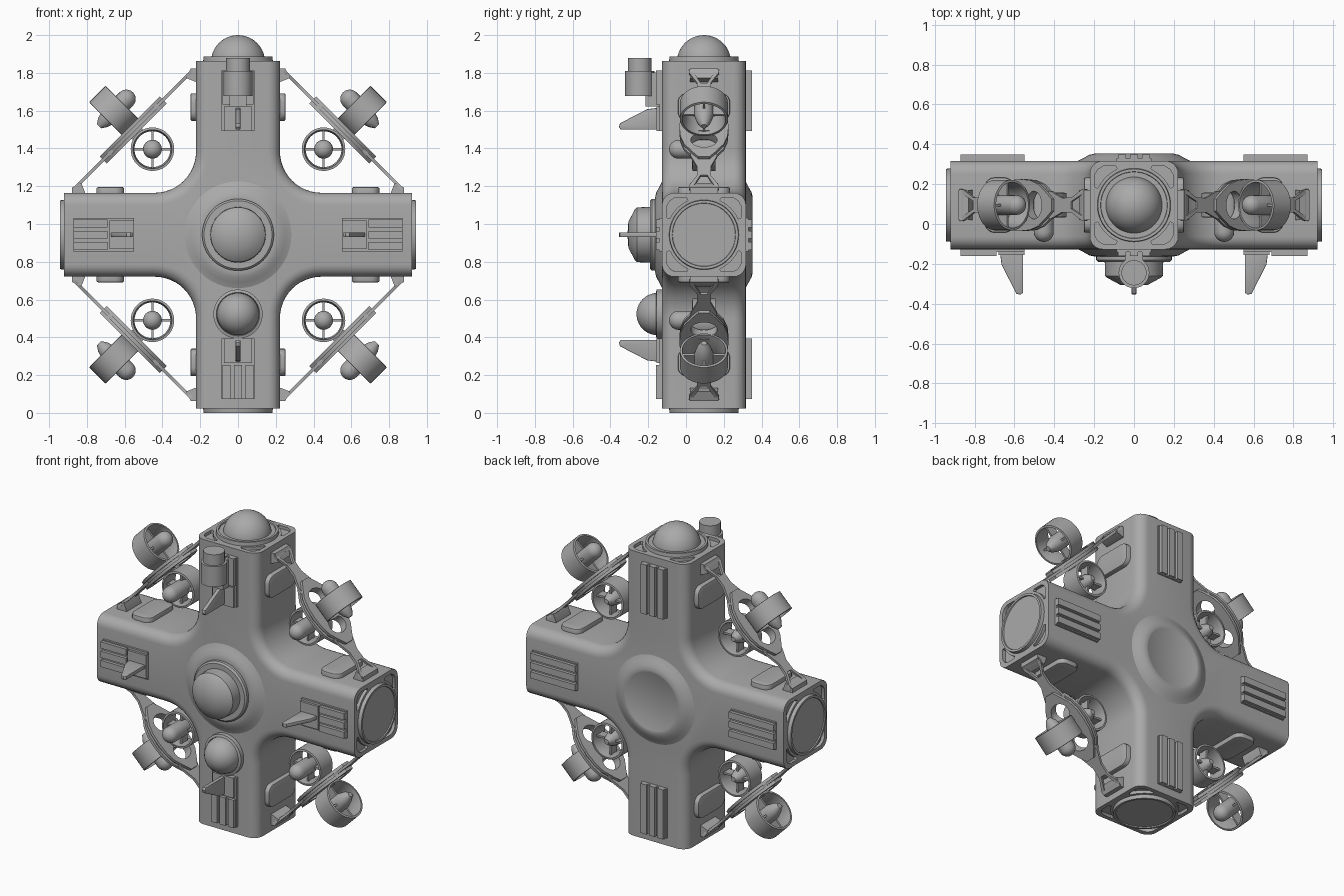
import bpy, bmesh
from math import sin, cos, pi, radians, sqrt
from mathutils import Matrix, Vector

if "Cube" in bpy.data.objects:
    bpy.data.objects.remove(bpy.data.objects["Cube"])

grey = bpy.data.materials.new("hull_grey")
grey.use_nodes = True
grey.diffuse_color = (0.4, 0.4, 0.4, 1)
grey.node_tree.nodes["Principled BSDF"].inputs["Base Color"].default_value = (0.4, 0.4, 0.4, 1)

CENTRE = Matrix.Translation((0, 0.095, 0.943))
HALF, LENGTH, FILLET, EDGE = 0.222, 0.92, 0.22, 0.065
parts = []


def rot(deg, axis):
    return Matrix.Rotation(radians(deg), 4, axis)


def move(x, y, z):
    return Matrix.Translation((x, y, z))


def add(name, bm, matrix):
    bmesh.ops.remove_doubles(bm, verts=bm.verts, dist=1e-5)
    bmesh.ops.recalc_face_normals(bm, faces=bm.faces)
    mesh = bpy.data.meshes.new(name)
    bm.to_mesh(mesh)
    bm.free()
    mesh.materials.clear()
    mesh.materials.append(grey)
    ob = bpy.data.objects.new(name, mesh)
    ob.matrix_world = matrix
    bpy.context.collection.objects.link(ob)
    parts.append(ob)
    return ob


def box(name, x, y, z, matrix):
    """Box from (min, max) ranges."""
    bm = bmesh.new()
    bmesh.ops.create_cube(bm, size=1)
    for v in bm.verts:
        v.co = [r[0] if c < 0 else r[1] for r, c in zip((x, y, z), v.co)]
    return add(name, bm, matrix)


def lathe(name, profile, matrix, closed=False, steps=40):
    """Revolve (radius, height) points about local z."""
    bm = bmesh.new()
    vs = [bm.verts.new((r, 0, h)) for r, h in profile]
    pairs = list(zip(vs, vs[1:])) + ([(vs[-1], vs[0])] if closed else [])
    edges = [bm.edges.new(p) for p in pairs]
    bmesh.ops.spin(bm, geom=vs + edges, cent=(0, 0, 0), axis=(0, 0, 1),
                   angle=2 * pi, steps=steps, use_merge=True)
    return add(name, bm, matrix)


def prism(name, loops, depth, matrix, bevel=0.0):
    """Extrude closed xy outlines (inner ones become holes) about z = 0."""
    curve = bpy.data.curves.new(name, 'CURVE')
    curve.dimensions, curve.fill_mode = '2D', 'BOTH'
    curve.extrude, curve.bevel_depth = depth / 2 - bevel, bevel
    curve.bevel_resolution, curve.offset = 1, -bevel
    for loop in loops:
        s = curve.splines.new('POLY')
        s.points.add(len(loop) - 1)
        s.use_cyclic_u = True
        for p, (x, y) in zip(s.points, loop):
            p.co = (x, y, 0, 1)
    tmp = bpy.data.objects.new(name, curve)
    bpy.context.collection.objects.link(tmp)
    dg = bpy.context.evaluated_depsgraph_get()
    mesh = bpy.data.meshes.new_from_object(tmp.evaluated_get(dg))
    bm = bmesh.new()
    bm.from_mesh(mesh)
    bpy.data.objects.remove(tmp)
    bpy.data.meshes.remove(mesh)
    return add(name, bm, matrix)


def arc(r, a0, a1, n, cx=0.0, cy=0.0):
    angles = [radians(a0 + (a1 - a0) * i / n) for i in range(n + 1)]
    return [(cx + r * cos(a), cy + r * sin(a)) for a in angles]


def oval(rx, ry, cx=0.0, n=24):
    return [(cx + rx * cos(2 * pi * i / n), ry * sin(2 * pi * i / n)) for i in range(n)]


# Cross-shaped hull: lofted outlines with filleted inner corners
def cross_outline(w):
    c = HALF + FILLET
    pts = []
    for k in range(4):
        quarter = [(-w, LENGTH), (w, LENGTH)] + arc(c - w, 180, 270, 12, c, c)
        pts += [Matrix.Rotation(-k * pi / 2, 2) @ Vector(p) for p in quarter]
    return pts


bm = bmesh.new()
flat = HALF - EDGE
levels = [(flat + r, -flat - d) for r, d in arc(EDGE, 90, 0, 6)]
levels += [(w, -y) for w, y in reversed(levels)]
rings = [[bm.verts.new((p[0], y, p[1])) for p in cross_outline(w)] for w, y in levels]
for a, b in zip(rings, rings[1:]):
    for i in range(len(a)):
        j = (i + 1) % len(a)
        bm.faces.new((a[i], a[j], b[j], b[i]))
bm.faces.new(rings[0])
bm.faces.new(rings[-1])
hull = add("hull", bm, CENTRE)

# Corner pockets cut into the arm ends
pocket = arc(0.2, 65, 25, 6) + [(0.195, 0.09), (0.195, 0.155), (0.18, 0.18), (0.155, 0.195), (0.09, 0.195)]
pockets = [[Matrix.Rotation(q * pi / 2, 2) @ Vector(p) for p in pocket] for q in range(4)]
cutters = []
for k in range(4):
    cut = prism("pocket_cutter", pockets, 0.04, CENTRE @ rot(90 * k, 'Y') @ move(0, 0, LENGTH))
    cut.hide_render = True
    mod = hull.modifiers.new("pockets", 'BOOLEAN')
    mod.object, mod.solver = cut, 'EXACT'
    cutters.append(cut)
bpy.context.view_layer.update()
cut_mesh = bpy.data.meshes.new_from_object(hull.evaluated_get(bpy.context.evaluated_depsgraph_get()))
hull.modifiers.clear()
hull.data = cut_mesh
for cut in cutters:
    parts.remove(cut)
    bpy.data.objects.remove(cut)

# Central bosses, front turret and lower front dome
FRONT, BACK = CENTRE @ rot(90, 'X'), CENTRE @ rot(-90, 'X')
boss = [(0.3, 0.215), (0.275, 0.225), (0.25, 0.238), (0.225, 0.252), (0.2, 0.258), (0.185, 0.257)]
lathe("back_boss", boss + [(0.17, 0.25), (0, 0.25)], BACK, steps=64)
lathe("front_boss", boss + [(0, 0.257)], FRONT, steps=64)
lathe("turret", [(0.19, 0.25), (0.19, 0.275), (0.18, 0.285), (0.147, 0.285), (0.145, 0.355),
                 (0.135, 0.365), (0.07, 0.4), (0, 0.405)], FRONT, steps=48)
lathe("lower_dome", [(0.13, 0.21), (0.13, 0.25), (0.115, 0.255)] + arc(0.112, 0, 90, 10, 0, 0.245),
      CENTRE @ move(0, 0, -0.42) @ rot(90, 'X'))

# Top dome and front camera
lathe("top_dome", arc(0.143, 0, 90, 12, 0, 0.914), CENTRE, steps=48)
lathe("camera", [(0, 0.735), (0.077, 0.735), (0.077, 0.867), (0.063, 0.867), (0.063, 0.937), (0, 0.937)],
      CENTRE @ move(0, -0.34, 0))
box("camera_bracket", (-0.045, 0.045), (-0.31, -0.22), (0.68, 0.86), CENTRE)


# Ducted thruster: ring, hub and four vanes about local z (cone end is +z)
def thruster(name, radius, nose, tail, matrix):
    lathe(name + "_duct", [(radius, -0.06), (radius, 0.06), (radius - 0.012, 0.062),
                           (radius - 0.02, 0), (radius - 0.012, -0.062)], matrix, closed=True)
    hub = [(r, -nose + 0.05 - h) for r, h in arc(0.05, 90, 0, 6)]
    lathe(name + "_hub", hub + [(0.05, tail - 0.08), (0.035, tail - 0.03), (0.015, tail), (0, tail)],
          matrix, steps=24)
    for q in range(2):
        box(name + "_vanes", (-radius + 0.01, radius - 0.01), (-0.006, 0.006), (-0.03, 0.03), matrix @ rot(90 * q, 'Z'))


def half_outline(points):
    """Mirror a quarter outline in x and y."""
    top = points + [(-x, y) for x, y in reversed(points) if x > 0]
    return top + [(x, -y) for x, y in reversed(top)]


strut = half_outline([(0.445, 0.08), (0.42, 0.078), (0.35, 0.038), (0.28, 0.036), (0.2, 0.07)])
foot_hole = [(0.425, 0.055), (0.425, -0.055), (0.345, -0.018), (0.345, 0.018)]
eye = half_outline([(0.225, 0.03), (0.19, 0.06), (0.13, 0.105), (0.07, 0.125), (0, 0.13)])
eye_holes = [oval(0.055, 0.07, 0.1), oval(0.055, 0.07, -0.1)]
pad = [p for q, (cx, cy) in enumerate([(0.09, 0.025), (-0.09, 0.025), (-0.09, -0.025), (0.09, -0.025)])
       for p in arc(0.048, 90 * q, 90 * q + 90, 5, cx, cy)]
fin = [(-0.22, 0.557), (-0.44, 0.557), (-0.45, 0.57), (-0.445, 0.59), (-0.3, 0.665), (-0.22, 0.675)]

for k in range(4):
    arm = CENTRE @ rot(90 * k, 'Y')

    # Arm end cap
    lathe("end_cap", [(0.185, 0.915), (0.182, 0.943), (0.168, 0.943), (0.166, 0.936), (0, 0.936)], arm, steps=48)

    # Slatted rails front and back, with a fin on the front one
    for side, turn, start in (("front", 0, 0.69), ("back", 180, 0.55)):
        rail = arm @ rot(turn, 'Z')
        box(side + "_rail_base", (-0.088, 0.088), (-0.235, -0.2), (0.55, 0.87), rail)
        for x in (-0.06, 0, 0.06):
            box(side + "_rail_slat", (x - 0.021, x + 0.021), (-0.255, -0.22), (start, 0.87), rail)
    box("fin_base", (-0.075, 0.075), (-0.25, -0.2), (0.55, 0.68), arm)
    # prism local x, y, z become y, z, x
    prism("fin", [fin], 0.024, arm @ Matrix(((0, 0, 1, 0), (1, 0, 0, 0), (0, 1, 0, 0), (0, 0, 0, 1))), 0.004)

    # Side pads and strut feet
    for turn in (0, 180):
        side = arm @ rot(turn, 'Z')
        prism("side_pad", [[(y, x) for x, y in pad]], 0.06, side @ move(HALF, 0, 0.676) @ rot(90, 'Y'), 0.008)
        prism("strut_foot", [[(0.21, 0.81), (0.225, 0.81), (0.275, 0.83), (0.25, 0.88), (0.21, 0.88)]],
              0.15, side @ rot(90, 'X'))

    # Diagonal strut with its two thrusters
    frame = CENTRE @ rot(45 + 90 * k, 'Y')
    plane = frame @ move(0, 0, 0.555 * sqrt(2))
    prism("strut", [strut, foot_hole, [(-x, y) for x, y in foot_hole]] + eye_holes, 0.016, plane)
    for z in (-0.017, 0.017):
        prism("strut_eye_plate", [eye] + eye_holes, 0.018, plane @ move(0, 0, z))
    prism("strut_eye_core", [half_outline([(0.2, 0.03), (0.13, 0.09), (0, 0.118)])] + eye_holes, 0.02, plane)
    box("thruster_mount", (-0.04, 0.04), (-0.03, 0.03), (-0.035, 0.035), plane)
    thruster("outer_thruster", 0.127, 0.14, 0.115,
             frame @ move(0, 0, 0.655 * sqrt(2)) @ rot(90 if k % 2 == 0 else -90, 'Y'))
    thruster("inner_thruster", 0.115, 0.185, 0.07, frame @ move(0, 0, 0.453 * sqrt(2)) @ rot(-45 - 90 * k, 'Y') @ rot(-90, 'X'))

# Smooth shading with sharp edges kept
bpy.ops.object.select_all(action='DESELECT')
for ob in parts:
    ob.select_set(True)
bpy.context.view_layer.objects.active = hull
bpy.ops.object.shade_smooth_by_angle(angle=radians(32))
